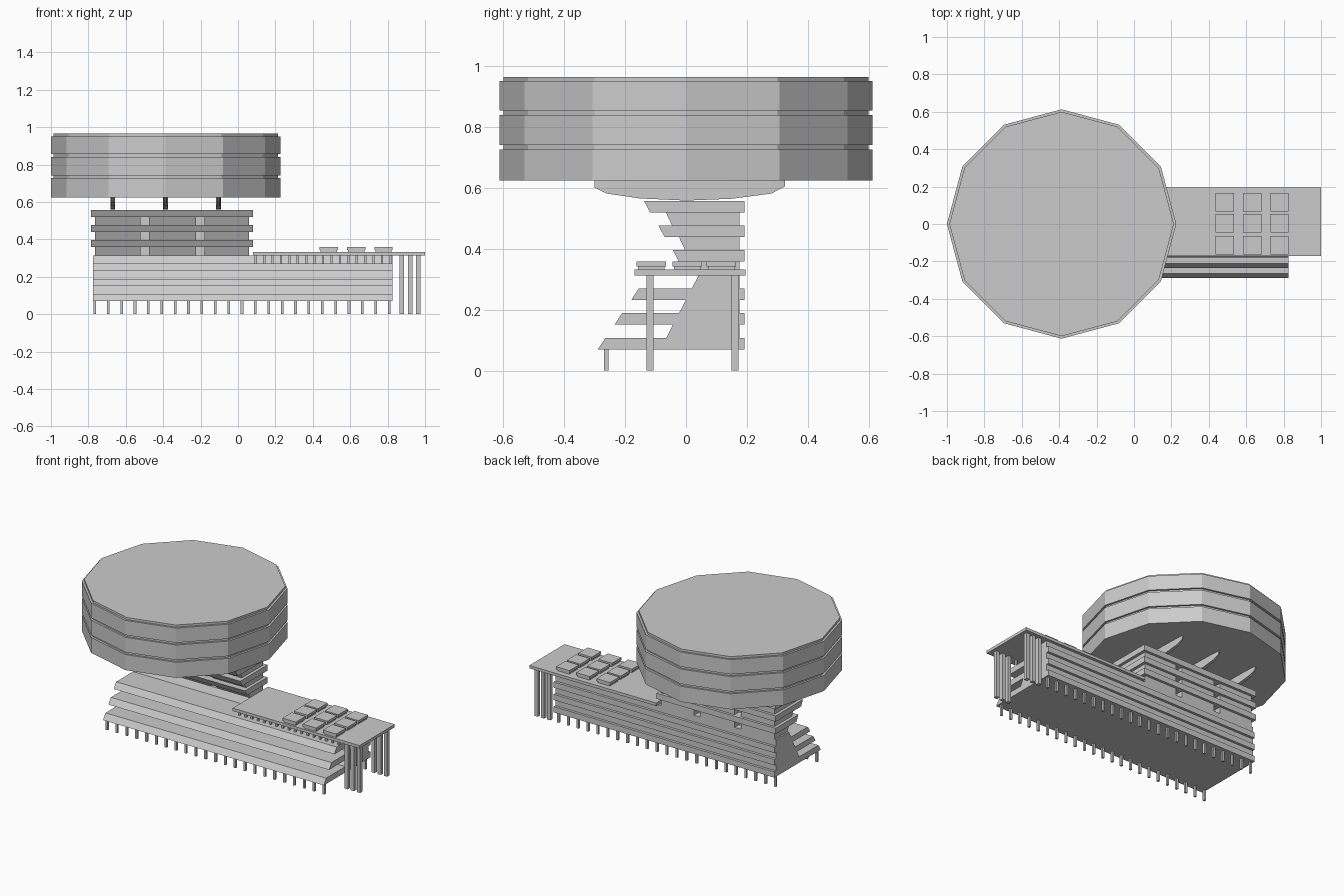
import bpy, bmesh, math
from mathutils import Matrix, Vector

cube = bpy.data.objects.get("Cube")
if cube:
    bpy.data.objects.remove(cube, do_unlink=True)

grey = bpy.data.materials.new("concrete_grey")
grey.use_nodes = True
COLOUR = (0.6, 0.6, 0.6, 1)
grey.diffuse_color = COLOUR
grey.node_tree.nodes["Principled BSDF"].inputs["Base Color"].default_value = COLOUR


def finish(bm, name):
    bmesh.ops.recalc_face_normals(bm, faces=bm.faces)
    mesh = bpy.data.meshes.new(name)
    bm.to_mesh(mesh)
    bm.free()
    mesh.materials.append(grey)
    obj = bpy.data.objects.new(name, mesh)
    bpy.context.collection.objects.link(obj)
    return obj


def add_box(bm, x0, x1, y0, y1, z0, z1):
    size = Matrix.Diagonal((x1 - x0, y1 - y0, z1 - z0, 1))
    centre = Matrix.Translation(((x0 + x1) / 2, (y0 + y1) / 2, (z0 + z1) / 2))
    bmesh.ops.create_cube(bm, size=1, matrix=centre @ size)


def add_prism(bm, profile, x0, x1):
    """Extrude a closed (y, z) profile along x."""
    face = bm.faces.new([bm.verts.new((x0, y, z)) for y, z in profile])
    out = bmesh.ops.extrude_face_region(bm, geom=[face])
    verts = [v for v in out["geom"] if isinstance(v, bmesh.types.BMVert)]
    bmesh.ops.translate(bm, verts=verts, vec=(x1 - x0, 0, 0))


def add_posts(bm, xs, y, half, z0, z1):
    for x in xs:
        add_box(bm, x - half, x + half, y - half, y + half, z0, z1)


BACK, BAND = 0.175, 0.192

# Stepped lower block: leaning front terraces and projecting back bands
front, back = [], []
for i in range(3):
    z = 0.07 + 0.081 * i
    lip = -0.29 + 0.055 * i
    inner = -0.065 + 0.042 * i
    front += [(lip, z), (lip + 0.025, z + 0.038), (inner, z + 0.038), (inner + 0.022, z + 0.081)]
    back += [(BAND, z), (BAND, z + 0.038), (BACK, z + 0.038), (BACK, z + 0.081)]
bm = bmesh.new()
add_prism(bm, front + back[::-1], -0.775, 0.825)
finish(bm, "lower_block")

# Upper floors: slabs with undercut fronts
slabs, walls = bmesh.new(), bmesh.new()
for i in range(3):
    z = 0.358 + 0.081 * i
    lip = -0.043 - 0.0475 * i
    top = 0.0 - 0.043 * i
    add_prism(slabs, [(lip + 0.02, z), (lip, z + 0.038), (BAND, z + 0.038), (BAND, z)], -0.785, 0.08)
    # Three wall bays per floor, leaning outward, with narrow gaps between
    for x0, x1 in ((-0.765, -0.52), (-0.475, -0.225), (-0.18, 0.06)):
        add_prism(walls, [(top + 0.042, z - 0.047), (top + 0.02, z), (BACK, z), (BACK, z - 0.047)], x0, x1)
add_box(walls, -0.74, 0.04, 0.06, 0.13, 0.31, 0.53)
finish(slabs, "upper_floor_slabs")
finish(walls, "upper_wall_bays")

# Small stilts under the lower block
bm = bmesh.new()
stilt_xs = [-0.765 + 0.0715 * i for i in range(23)]
for y in (-0.262, 0.165):
    add_posts(bm, stilt_xs, y, 0.007, 0, 0.075)
finish(bm, "stilts")

# Roof deck with its tall columns and short posts
bm = bmesh.new()
add_box(bm, 0.08, 1.0, -0.17, 0.195, 0.313, 0.332)
finish(bm, "roof_deck")
bm = bmesh.new()
for y in (-0.118, 0.161):
    add_posts(bm, (0.875, 0.92, 0.965), y, 0.012, 0, 0.32)
finish(bm, "deck_columns")
bm = bmesh.new()
add_posts(bm, [0.095 + 0.045 * i for i in range(17)], -0.118, 0.006, 0.268, 0.315)
finish(bm, "deck_posts")

# Three by three skylights, each a curb with a wider cap
bm = bmesh.new()
for x in (0.485, 0.632, 0.778):
    for y in (-0.114, 0.004, 0.116):
        add_box(bm, x - 0.043, x + 0.043, y - 0.043, y + 0.043, 0.33, 0.347)
        add_box(bm, x - 0.049, x + 0.049, y - 0.049, y + 0.049, 0.343, 0.359)
finish(bm, "skylights")

# Curved keel fins carrying the drum
bm = bmesh.new()
stations = [(-0.3, 0.602, 0.003), (-0.26, 0.582, 0.008), (-0.15, 0.566, 0.012), (0.0, 0.559, 0.013),
            (0.15, 0.565, 0.012), (0.28, 0.582, 0.008), (0.325, 0.605, 0.003)]
for x in (-0.67, -0.387, -0.105):
    points = [bm.verts.new((x + s * w, y, h)) for y, z, w in stations for s in (-1, 1) for h in (z, 0.63)]
    bmesh.ops.convex_hull(bm, input=points)
finish(bm, "keel_fins")

# Twelve-sided drum: three storeys separated by shallow grooves
R, r = 0.613, 0.6
levels = [(R, 0.625), (R, 0.727), (r, 0.727), (r, 0.742), (R, 0.742), (R, 0.84),
          (r, 0.84), (r, 0.855), (R, 0.855), (R, 0.951), (r, 0.951), (r, 0.965)]
bm = bmesh.new()
rings = []
for radius, z in levels:
    angles = [math.tau * k / 12 for k in range(12)]
    rings.append([bm.verts.new(Vector((-0.387 + radius * math.cos(a), radius * math.sin(a), z))) for a in angles])
for low, high in zip(rings, rings[1:]):
    for k in range(12):
        j = (k + 1) % 12
        bm.faces.new((low[k], low[j], high[j], high[k]))
bm.faces.new(rings[0])
bm.faces.new(rings[-1])
finish(bm, "drum")
